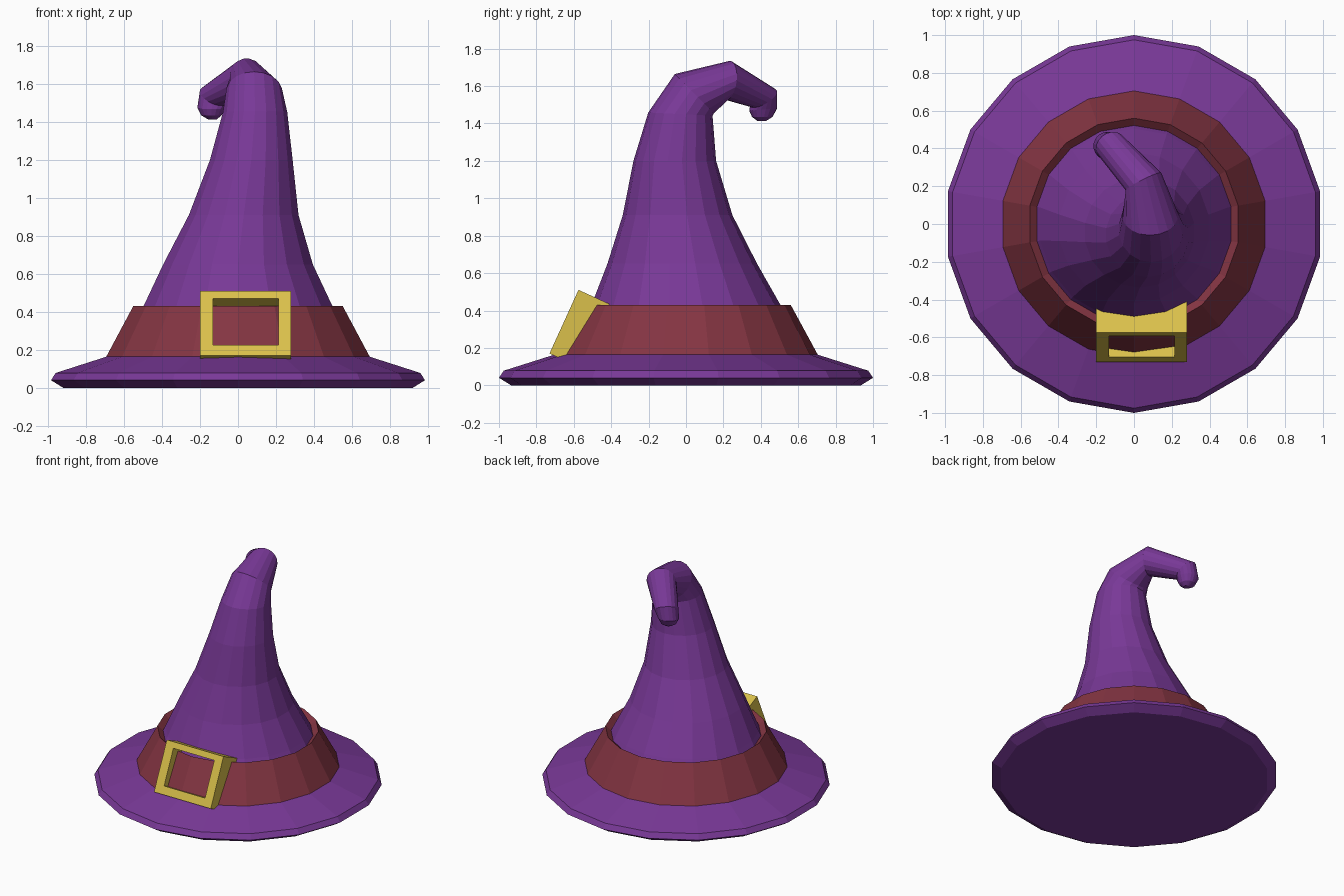
import bpy, bmesh
from math import sin, cos, tau
from mathutils import Vector, Quaternion, Matrix

if "Cube" in bpy.data.objects:
    bpy.data.objects.remove(bpy.data.objects["Cube"])

SIDES = 18


def material(name, rgb):
    m = bpy.data.materials.new(name)
    m.diffuse_color = (*rgb, 1)
    m.use_nodes = True
    m.node_tree.nodes["Principled BSDF"].inputs["Base Color"].default_value = m.diffuse_color
    return m


def finish(bm, name, mat):
    bmesh.ops.recalc_face_normals(bm, faces=bm.faces)
    me = bpy.data.meshes.new(name)
    bm.to_mesh(me)
    bm.free()
    me.materials.append(mat)
    ob = bpy.data.objects.new(name, me)
    bpy.context.collection.objects.link(ob)
    return ob


def loft(name, rings, mat, closed=False):
    """Skin rings of (centre, radius, axis), carrying the frame along without twist."""
    bm = bmesh.new()
    q, last, loops = Quaternion(), Vector((0, 0, 1)), []
    for centre, r, axis in rings:
        axis = Vector(axis).normalized()
        q = last.rotation_difference(axis) @ q
        last = axis
        loops.append([bm.verts.new(Vector(centre) + q @ Vector((r * sin(tau * i / SIDES), r * cos(tau * i / SIDES), 0)))
                      for i in range(SIDES)])
    pairs = list(zip(loops, loops[1:])) + ([(loops[-1], loops[0])] if closed else [])
    for a, b in pairs:
        for i in range(SIDES):
            j = (i + 1) % SIDES
            bm.faces.new((a[i], a[j], b[j], b[i]))
    if not closed:
        bm.faces.new(loops[0])
        bm.faces.new(loops[-1])
    return finish(bm, name, mat)


def flat(r, z, x=0, y=0):
    return ((x, y, z), r, (0, 0, 1))


purple = material("purple_felt", (0.19, 0.04, 0.31))
red = material("red_band", (0.23, 0.035, 0.055))
gold = material("gold_metal", (0.70, 0.53, 0.07))

# Brim and bent cone in one skin
loft("hat_body", [
    flat(0.935, 0), flat(1.0, 0.04), flat(0.975, 0.078), flat(0.70, 0.165), flat(0.62, 0.2),
    flat(0.505, 0.43), flat(0.40, 0.65, 0, -0.02), flat(0.293, 0.91, 0.03, -0.045),
    flat(0.221, 1.2, 0.07, -0.06), ((0.09, -0.03, 1.45), 0.172, (0, 0.05, 1)),
    ((0.085, 0.045, 1.56), 0.148, (0, 0.7, 0.7)),
    ((0.05, 0.225, 1.63), 0.105, (-0.42, 0.85, -0.1)),
    ((-0.125, 0.415, 1.535), 0.083, (-0.35, 0.45, -0.75)),
    ((-0.14, 0.413, 1.475), 0.075, (0, 0.1, -1)),
    ((-0.14, 0.408, 1.435), 0.055, (0, 0, -1)),
    ((-0.135, 0.405, 1.413), 0.022, (0, 0, -1)),
], purple)

# Flared band with an inward-sloping top lip
loft("hat_band", [flat(0.705, 0.163), flat(0.56, 0.43), flat(0.48, 0.36), flat(0.60, 0.15)], red, closed=True)

# Buckle: rectangular frame, tilted to lie on the band
W, H, D = 0.48, 0.374, 0.25
outer = [(0, 0), (W, 0), (W, H), (0, H)]
inner = [(0.068, 0.06), (W - 0.066, 0.06), (W - 0.066, H - 0.044), (0.068, H - 0.044)]
up = Vector((0, 0.155, 0.34)).normalized()
back = Vector((0, up.z, -up.y))
corner = Vector((-0.20, -0.73, 0.17))
bm = bmesh.new()
loops = [[bm.verts.new(corner + Vector((x, 0, 0)) + up * h + back * d) for x, h in shape]
         for shape, d in ((outer, 0), (inner, 0), (inner, D), (outer, D))]
for a, b in zip(loops, loops[1:] + loops[:1]):
    for i in range(4):
        j = (i + 1) % 4
        bm.faces.new((a[i], a[j], b[j], b[i]))
finish(bm, "buckle", gold)
